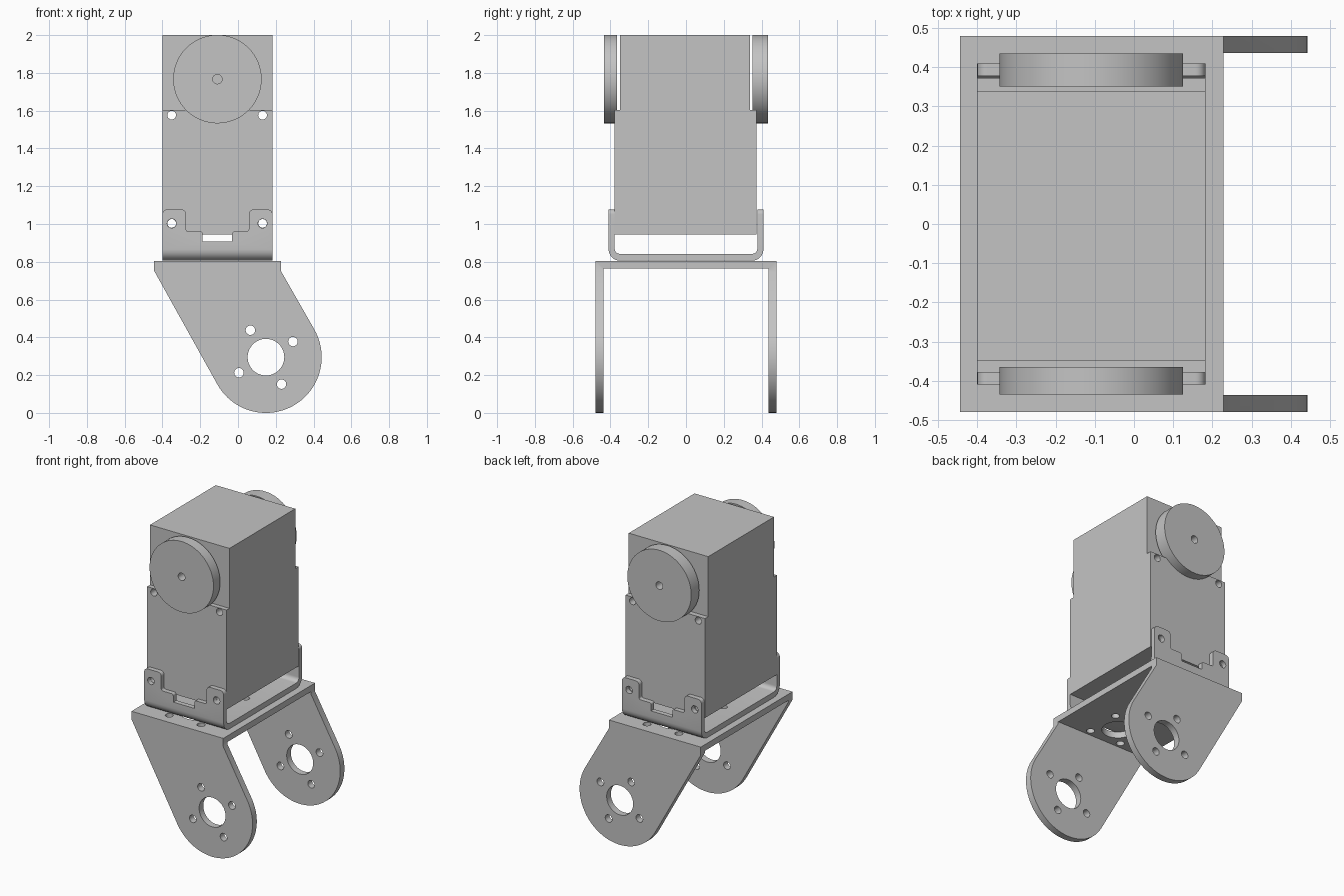
import bpy, math
from mathutils import Matrix, Vector

cube = bpy.data.objects.get("Cube")
if cube:
    bpy.data.objects.remove(cube, do_unlink=True)

# Single painted-metal colour
grey = bpy.data.materials.new("metal_grey")
grey.use_nodes = True
GREY = (0.55, 0.55, 0.55, 1)
grey.diffuse_color = GREY
grey.node_tree.nodes["Principled BSDF"].inputs["Base Color"].default_value = GREY

# Local profile plane -> world axes, named by the extrusion direction
ALONG = {
    "x": Matrix(((0, 0, 1), (1, 0, 0), (0, 1, 0))).to_4x4(),
    "y": Matrix(((1, 0, 0), (0, 0, -1), (0, 1, 0))).to_4x4(),
    "z": Matrix.Identity(4),
}
parts = []


def circle(cx, cy, r, n=64):
    return [(cx + r * math.cos(math.tau * i / n), cy + r * math.sin(math.tau * i / n))
            for i in range(n)]


def rect(x0, y0, x1, y1):
    return [(x0, y0), (x1, y0), (x1, y1), (x0, y1)]


def ring(cx, cy, angle):
    """Large bore with four screw holes around it."""
    holes = [circle(cx, cy, 0.097)]
    for i in range(4):
        a = math.radians(angle + 90 * i)
        holes.append(circle(cx + 0.165 * math.cos(a), cy + 0.165 * math.sin(a), 0.025, 24))
    return holes


def rounded(corners, steps=6):
    """Round each (x, y, radius) corner of an outline."""
    out = []
    for i, (x, y, r) in enumerate(corners):
        p = Vector((x, y))
        if not r:
            out.append((x, y))
            continue
        before = Vector(corners[i - 1][:2])
        after = Vector(corners[(i + 1) % len(corners)][:2])
        u, v = (before - p).normalized(), (after - p).normalized()
        centre = p + (u + v) * r
        for k in range(steps + 1):
            t = math.pi / 2 * k / steps
            out.append(tuple(centre - v * r * math.cos(t) - u * r * math.sin(t)))
    return out


def extrude(name, loops, axis, start, end):
    """Solid from an outline and its holes, extruded between two positions."""
    curve = bpy.data.curves.new(name, "CURVE")
    curve.dimensions, curve.fill_mode = "2D", "BOTH"
    curve.extrude = (end - start) / 2
    for loop in loops:
        s = curve.splines.new("POLY")
        s.points.add(len(loop) - 1)
        for point, (x, y) in zip(s.points, loop):
            point.co = (x, y, 0, 1)
        s.use_cyclic_u = True
    temp = bpy.data.objects.new(name + "_outline", curve)
    bpy.context.collection.objects.link(temp)
    graph = bpy.context.evaluated_depsgraph_get()
    mesh = bpy.data.meshes.new_from_object(temp.evaluated_get(graph))
    bpy.data.objects.remove(temp, do_unlink=True)

    mesh.transform(ALONG[axis])
    shift = Vector([(start + end) / 2 if a == axis else 0 for a in "xyz"])
    mesh.transform(Matrix.Translation(shift))
    import bmesh
    bm = bmesh.new()
    bm.from_mesh(mesh)
    bmesh.ops.remove_doubles(bm, verts=bm.verts, dist=0.0002)
    bmesh.ops.recalc_face_normals(bm, faces=bm.faces)
    bm.to_mesh(mesh)
    bm.free()
    mesh.materials.clear()
    mesh.materials.append(grey)
    obj = bpy.data.objects.new(name, mesh)
    bpy.context.collection.objects.link(obj)
    parts.append(obj)
    return obj


def combine(obj, cutter, operation):
    """Apply a boolean and discard the cutter."""
    mod = obj.modifiers.new("cut", "BOOLEAN")
    mod.operation, mod.solver, mod.object = operation, "EXACT", cutter
    graph = bpy.context.evaluated_depsgraph_get()
    mesh = bpy.data.meshes.new_from_object(obj.evaluated_get(graph))
    obj.modifiers.clear()
    obj.data = mesh
    parts.remove(cutter)
    bpy.data.objects.remove(cutter, do_unlink=True)


def drill(obj, loops, axis, start, end):
    for loop in loops:
        combine(obj, extrude("drill", [loop], axis, start, end), "DIFFERENCE")


MID = -0.109           # centre line of the motor in x
LEFT, RIGHT = -0.40, 0.182
SCREWS = (-0.351, 0.13)

# Motor housing: wide drilled lower block and narrower upper block
screw_holes = [circle(x, z, 0.023, 24) for x in SCREWS for z in (1.003, 1.576)]
extrude("motor_lower_housing", [rect(LEFT, 0.945, RIGHT, 1.603)] + screw_holes,
        "y", -0.379, 0.373)
extrude("motor_upper_housing", [rect(LEFT, 1.603, RIGHT, 2.0)], "y", -0.349, 0.339)

# Output discs on both sides
for name, y0, y1 in (("front_disc", -0.435, -0.365), ("back_disc", 0.351, 0.435)):
    extrude(name, [circle(MID, 1.767, 0.234, 96), circle(MID, 1.767, 0.025, 24)], "y", y0, y1)

# Motor cradle: bent channel trimmed to tabs with a central notch
cradle = extrude("motor_cradle", [rounded([
    (-0.41, 1.2, 0), (-0.41, 0.806, 0.06), (0.41, 0.806, 0.06), (0.41, 1.2, 0),
    (0.378, 1.2, 0), (0.378, 0.842, 0.028), (-0.378, 0.842, 0.028), (-0.378, 1.2, 0)])],
    "x", -0.5, 0.3)
half = [(0.291, 0.75, 0), (0.291, 1.077, 0.025), (0.166, 1.077, 0.025),
        (0.166, 0.96, 0.012), (0.078, 0.96, 0.012), (0.078, 0.907, 0)]
outline = [(MID + x, z, r) for x, z, r in half] + \
          [(MID - x, z, r) for x, z, r in reversed(half)]
trim = extrude("trim", [rounded(outline)] + [circle(x, 1.003, 0.024, 24) for x in SCREWS],
               "y", -0.6, 0.6)
combine(cradle, trim, "INTERSECT")
drill(cradle, ring(MID, 0, 0), "z", 0.79, 0.86)

# Swing bracket: square channel trimmed to slanted, round-ended legs
bracket = extrude("swing_bracket", [[
    (-0.48, -0.1), (-0.48, 0.805), (0.48, 0.805), (0.48, -0.1),
    (0.436, -0.1), (0.436, 0.764), (-0.436, 0.764), (-0.436, -0.1)]], "x", -0.7, 0.7)
PX, PZ, R = 0.148, 0.295, 0.295
arc = [(PX + R * math.cos(math.radians(a)), PZ + R * math.sin(math.radians(a)))
       for a in range(-150, 31, 4)]
leg = [(-0.444, 0.9), (-0.444, 0.752)] + arc + [(0.228, 0.75), (0.228, 0.9)]
combine(bracket, extrude("trim", [leg] + ring(PX, PZ, 30), "y", -0.6, 0.6), "INTERSECT")
for y in (-0.28, 0.28):
    drill(bracket, ring(MID, y, 45), "z", 0.74, 0.83)

# Smooth round edges, keep corners sharp
bpy.ops.object.select_all(action="DESELECT")
for obj in parts:
    obj.select_set(True)
bpy.context.view_layer.objects.active = parts[0]
bpy.ops.object.shade_smooth_by_angle(angle=math.radians(30))
